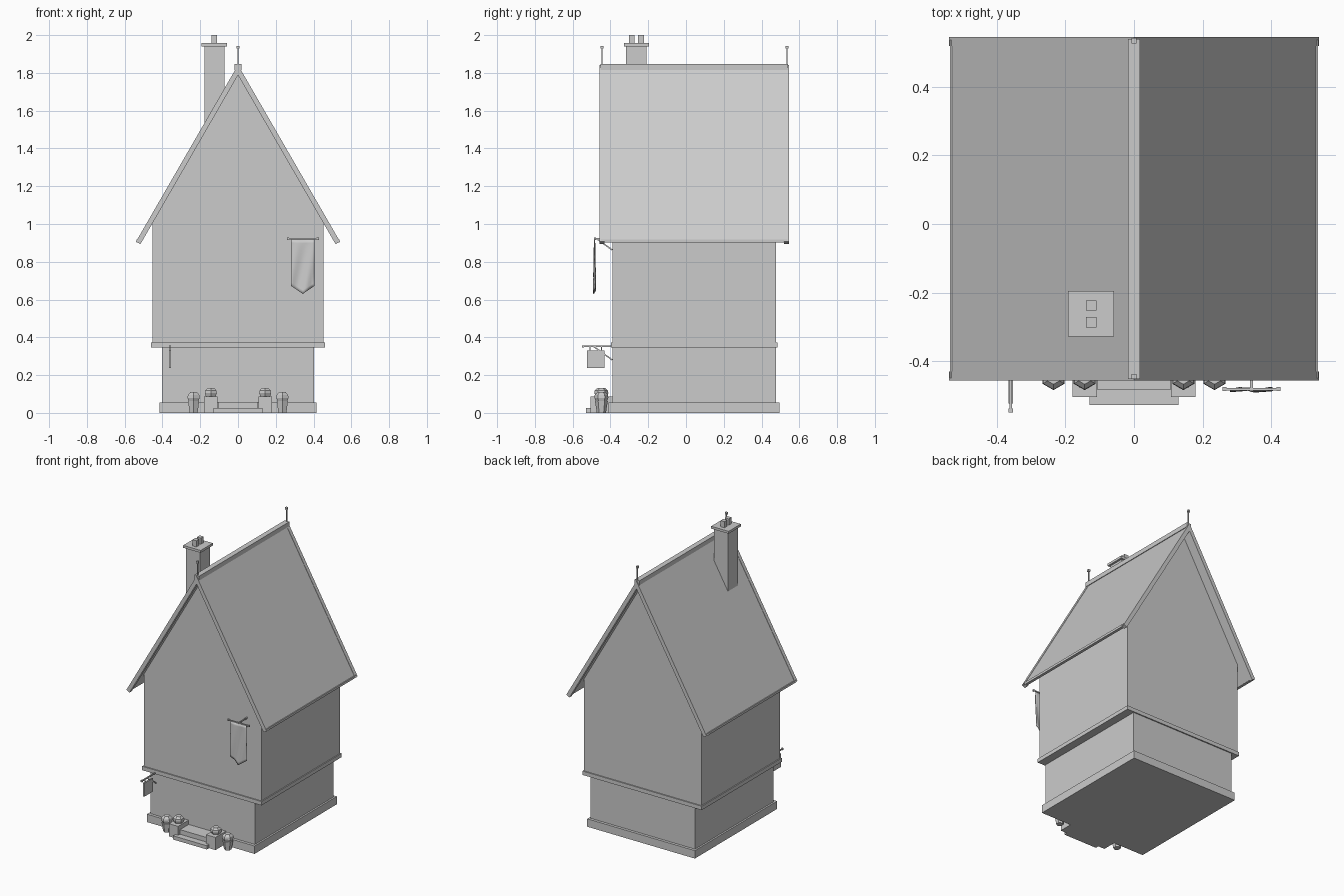
import bpy, bmesh, math
from mathutils import Vector

if "Cube" in bpy.data.objects:
    bpy.data.objects.remove(bpy.data.objects["Cube"])

grey = bpy.data.materials.new("plain grey")
grey.diffuse_color = (0.6, 0.6, 0.6, 1)
grey.use_nodes = True
grey.node_tree.nodes["Principled BSDF"].inputs["Base Color"].default_value = grey.diffuse_color


def finish(name, bm):
    bmesh.ops.recalc_face_normals(bm, faces=bm.faces)
    me = bpy.data.meshes.new(name)
    bm.to_mesh(me)
    bm.free()
    me.materials.append(grey)
    ob = bpy.data.objects.new(name, me)
    bpy.context.collection.objects.link(ob)
    return ob


def extrude_y(name, pts, y0, y1):
    """Closed x-z profile extruded along y."""
    bm = bmesh.new()
    f = bm.faces.new([bm.verts.new((x, y0, z)) for x, z in pts])
    r = bmesh.ops.extrude_face_region(bm, geom=[f])
    vs = [v for v in r["geom"] if isinstance(v, bmesh.types.BMVert)]
    bmesh.ops.translate(bm, vec=(0, y1 - y0, 0), verts=vs)
    return finish(name, bm)


def box(name, x0, x1, y0, y1, z0, z1):
    return extrude_y(name, [(x0, z0), (x1, z0), (x1, z1), (x0, z1)], y0, y1)


def bar(name, a, b, w):
    """Square bar between two points."""
    a, b = Vector(a), Vector(b)
    bm = bmesh.new()
    bmesh.ops.create_cube(bm, size=1)
    bmesh.ops.scale(bm, vec=(w, w, (b - a).length), verts=bm.verts)
    ob = finish(name, bm)
    ob.rotation_euler = (b - a).to_track_quat('Z', 'Y').to_euler()
    ob.location = (a + b) / 2
    return ob


def cube(name, x, y, z, s):
    return box(name, x - s / 2, x + s / 2, y - s / 2, y + s / 2, z - s / 2, z + s / 2)


def hexagon_stack(name, x, y, rings):
    """Six-sided turned shape from (radius, z) rings, corner facing front."""
    bm = bmesh.new()
    loops = []
    for r, z in rings:
        loops.append([bm.verts.new((x + r * math.sin(k * math.pi / 3),
                                    y - r * math.cos(k * math.pi / 3), z)) for k in range(6)])
    for lo, hi in zip(loops, loops[1:]):
        for k in range(6):
            j = (k + 1) % 6
            bm.faces.new((lo[k], lo[j], hi[j], hi[k]))
    bm.faces.new(loops[0])
    bm.faces.new(loops[-1])
    return finish(name, bm)


# Plinth, ground floor, jetty beam
box("plinth", -0.415, 0.415, -0.41, 0.495, 0, 0.055)
box("ground_floor", -0.403, 0.403, -0.39, 0.476, 0.055, 0.345)
box("jetty_beam", -0.46, 0.46, -0.398, 0.484, 0.345, 0.372)

# Upper floor with gables
extrude_y("upper_floor", [(-0.453, 0.372), (0.453, 0.372), (0.453, 1.012),
                          (0, 1.797), (-0.453, 1.012)], -0.39, 0.476)


# Roof slopes, bargeboards and eave boards
def chevron(name, top, half, t, y0, y1):
    s, c = math.sin(math.pi / 3), math.cos(math.pi / 3)
    ze = top - half * s / c
    xi, zi = half - t * s, ze - t * c
    extrude_y(name, [(0, top), (half, ze), (xi, zi), (0, top - t / c),
                     (-xi, zi), (-half, ze)], y0, y1)


chevron("roof", 1.838, 0.535, 0.020, -0.453, 0.54)
for name, y0, y1 in (("front_bargeboard", -0.457, -0.431), ("back_bargeboard", 0.52, 0.546)):
    chevron(name, 1.842, 0.54, 0.027, y0, y1)
for s, side in ((-1, "left"), (1, "right")):
    x0, x1 = sorted((s * 0.517, s * 0.537))
    box(side + "_eave_board", x0, x1, -0.45, 0.537, 0.902, 0.918)

# Ridge cap and finials
box("ridge_cap", -0.018, 0.018, -0.453, 0.54, 1.815, 1.846)
for y, side in ((-0.445, "front"), (0.535, "back")):
    bar(side + "_finial_post", (0, y, 1.83), (0, y, 1.935), 0.007)
    cube(side + "_finial_knob", 0, y, 1.936, 0.015)

# Chimney
box("chimney_stack", -0.178, -0.072, -0.317, -0.208, 1.50, 1.94)
box("chimney_cap", -0.192, -0.058, -0.329, -0.195, 1.94, 1.957)
for i, y in enumerate((-0.287, -0.238)):
    box("chimney_pot_%d" % i, -0.14, -0.11, y - 0.015, y + 0.015, 1.957, 2.0)

# Front steps
box("lower_step", -0.13, 0.13, -0.529, -0.39, 0, 0.026)
box("upper_step", -0.107, 0.107, -0.485, -0.39, 0, 0.058)

# Pedestals with shrubs, planters on the ground
for s, side in ((-1, "left"), (1, "right")):
    x0, x1 = sorted((s * 0.108, s * 0.18))
    box(side + "_pedestal", x0, x1, -0.505, -0.39, 0, 0.088)
    hexagon_stack(side + "_pedestal_shrub", s * 0.144, -0.448,
                  [(0.030, 0.088), (0.037, 0.105), (0.035, 0.118), (0.020, 0.132)])
    hexagon_stack(side + "_planter", s * 0.235, -0.448,
                  [(0.024, 0), (0.034, 0.062), (0.030, 0.064)])
    hexagon_stack(side + "_planter_shrub", s * 0.235, -0.448,
                  [(0.030, 0.062), (0.037, 0.080), (0.035, 0.095), (0.020, 0.110)])

# Hanging sign
sx = -0.36
bar("sign_arm", (sx, -0.39, 0.352), (sx, -0.548, 0.352), 0.008)
cube("sign_arm_end", sx, -0.545, 0.352, 0.012)
bar("sign_brace", (sx, -0.39, 0.28), (sx, -0.487, 0.35), 0.007)
box("sign_board", sx - 0.006, sx + 0.006, -0.524, -0.432, 0.237, 0.33)
for i, y in enumerate((-0.508, -0.447)):
    bar("sign_hanger_%d" % i, (sx, y, 0.328), (sx, y, 0.352), 0.004)

# Banner pole, crossbar and cloth
bx, by = 0.343, -0.482
bar("banner_pole", (bx, -0.39, 0.922), (bx, -0.488, 0.922), 0.008)
bar("banner_brace", (bx, -0.39, 0.862), (bx, -0.47, 0.92), 0.007)
bar("banner_crossbar", (0.263, by, 0.922), (0.423, by, 0.922), 0.007)
for i, x in enumerate((0.264, 0.422)):
    cube("banner_knob_%d" % i, x, by, 0.922, 0.011)

bm = bmesh.new()
nx, nz = 12, 14
grid = []
for j in range(nz + 1):
    v = j / nz
    row = []
    for i in range(nx + 1):
        u = i / nx * 2 - 1
        z = 0.918 - v * (0.288 - 0.043 * abs(u))
        y = by - 0.002 + 0.006 * v ** 0.5 * math.sin(u * 4.5 + v * 4)
        row.append(bm.verts.new((bx + 0.062 * u, y, z)))
    grid.append(row)
for j in range(nz):
    for i in range(nx):
        bm.faces.new((grid[j][i], grid[j + 1][i], grid[j + 1][i + 1], grid[j][i + 1]))
cloth = finish("banner_cloth", bm)
thick = cloth.modifiers.new("thickness", 'SOLIDIFY')
thick.thickness = 0.004
thick.offset = 0
cloth.data.shade_smooth()
